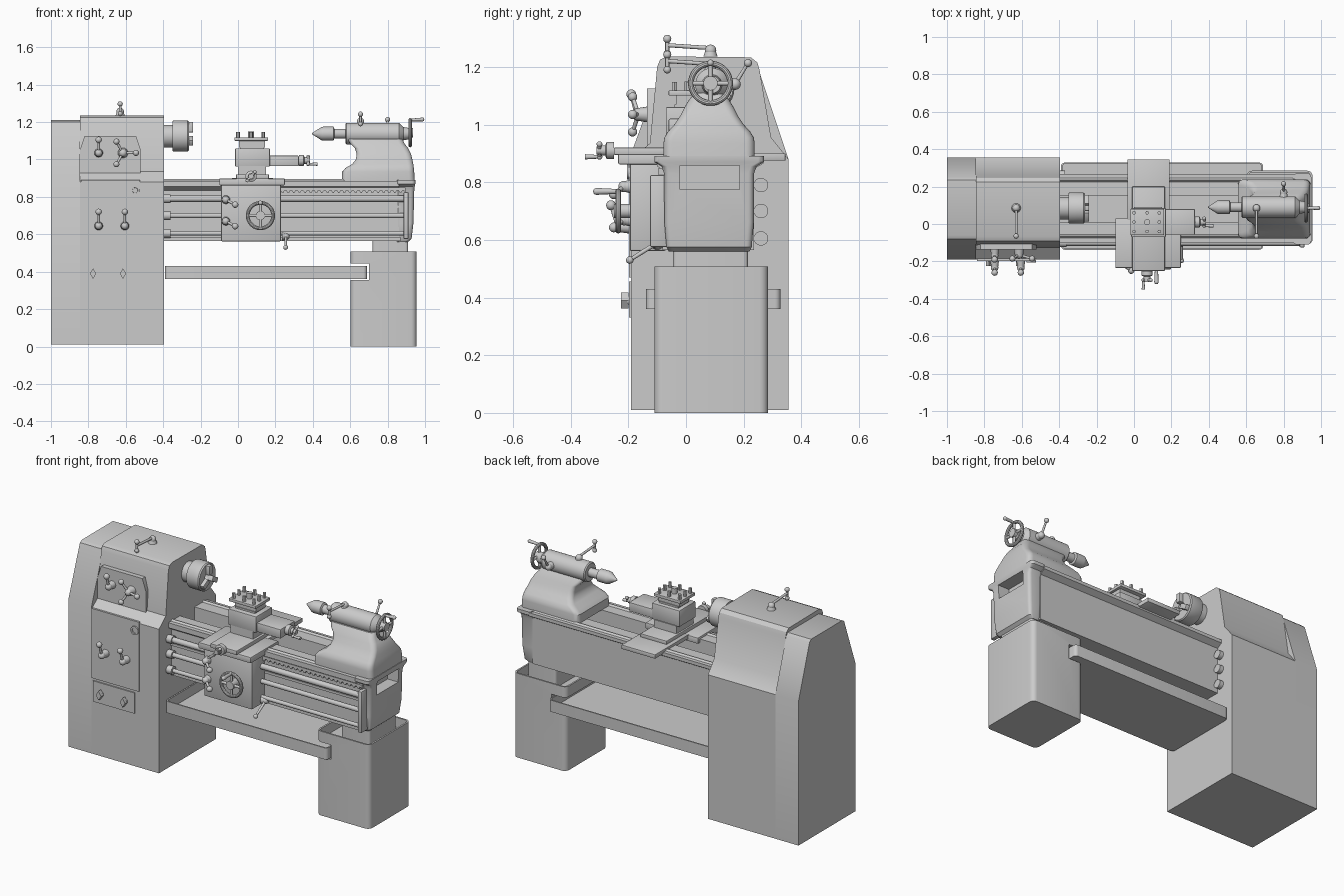
import bpy, bmesh, math
from mathutils import Vector, Matrix

if "Cube" in bpy.data.objects:
    bpy.data.objects.remove(bpy.data.objects["Cube"])

# ---------- helpers: every shape is a bmesh, part() joins shapes into one object ----------
def part(name, *shapes):
    bm = bmesh.new()
    for s in shapes:
        tmp = bpy.data.meshes.new("tmp")
        s.to_mesh(tmp)
        bm.from_mesh(tmp)
        s.free()
        bpy.data.meshes.remove(tmp)
    me = bpy.data.meshes.new(name)
    bm.to_mesh(me)
    bm.free()
    ob = bpy.data.objects.new(name, me)
    bpy.context.collection.objects.link(ob)
    return ob

def loft(rings, bevel=0, closed=False):
    bm = bmesh.new()
    vs = [[bm.verts.new(p) for p in r] for r in rings]
    n = len(vs[0])
    pairs = list(zip(vs, vs[1:])) + ([(vs[-1], vs[0])] if closed else [])
    for a, b in pairs:
        for i in range(n):
            bm.faces.new((a[i], a[(i + 1) % n], b[(i + 1) % n], b[i]))
    if not closed:
        bm.faces.new(vs[0])
        bm.faces.new(vs[-1])
    bmesh.ops.recalc_face_normals(bm, faces=bm.faces)
    if bevel:
        bmesh.ops.bevel(bm, geom=bm.edges[:], offset=bevel, segments=2, profile=0.5, affect='EDGES')
    return bm

def prism(axis, pts, a, b, bevel=0):
    put = {'x': lambda u, v, t: (t, u, v), 'y': lambda u, v, t: (u, t, v), 'z': lambda u, v, t: (u, v, t)}[axis]
    return loft([[put(u, v, t) for u, v in pts] for t in (a, b)], bevel)

def box(x0, x1, y0, y1, z0, z1, bevel=0):
    return prism('z', [(x0, y0), (x1, y0), (x1, y1), (x0, y1)], z0, z1, bevel)

def rounded(x0, x1, y0, y1, r, k=5):
    pts = []
    for cx, cy, a in ((x1 - r, y1 - r, 0), (x0 + r, y1 - r, 90), (x0 + r, y0 + r, 180), (x1 - r, y0 + r, 270)):
        for i in range(k + 1):
            t = math.radians(a + 90 * i / k)
            pts.append((cx + r * math.cos(t), cy + r * math.sin(t)))
    return pts

def turned(p, d, prof, n=24):
    q = Vector(d).to_track_quat('Z', 'Y')
    return loft([[Vector(p) + q @ Vector((r * math.cos(2 * math.pi * i / n), r * math.sin(2 * math.pi * i / n), t))
                  for i in range(n)] for t, r in prof])

def tube(p, q, r, r2=None, n=16):
    d = Vector(q) - Vector(p)
    return turned(p, d, [(0, r), (d.length, r if r2 is None else r2)], n)

def ball(p, r):
    bm = bmesh.new()
    bmesh.ops.create_uvsphere(bm, u_segments=16, v_segments=10, radius=r, matrix=Matrix.Translation(p))
    return bm

def torus(c, d, R, r, n=36, m=10):
    q = Vector(d).to_track_quat('Z', 'Y')
    rings = []
    for i in range(n):
        e = Vector((math.cos(2 * math.pi * i / n), math.sin(2 * math.pi * i / n), 0))
        rings.append([Vector(c) + q @ (e * (R + r * math.cos(2 * math.pi * j / m)) + Vector((0, 0, r * math.sin(2 * math.pi * j / m))))
                      for j in range(m)])
    return loft(rings, closed=True)

def hollow(bm, t, depth):
    top = max(bm.faces, key=lambda f: f.calc_center_median().z)
    bmesh.ops.inset_region(bm, faces=[top], thickness=t)
    f = bmesh.ops.extrude_discrete_faces(bm, faces=[top])['faces'][0]
    bmesh.ops.translate(bm, verts=f.verts, vec=(0, 0, -depth))
    return bm

def cut(ob, cutter_shape):
    c = part("cutter", cutter_shape)
    c.hide_render = True
    m = ob.modifiers.new("cut", 'BOOLEAN')
    m.object, m.solver = c, 'EXACT'
    bpy.context.view_layer.objects.active = ob
    bpy.ops.object.modifier_apply(modifier=m.name)
    bpy.data.objects.remove(c)

def lever(name, base, pivot, tip, r=0.008, knob=0.017):
    base, pivot, tip = map(Vector, (base, pivot, tip))
    return part(name, tube(base, pivot, 0.024, 0.018), ball(pivot, 0.02), tube(pivot, tip, r, r * 0.8), ball(tip, knob))

def handwheel(name, c, d, R, hub):
    c, d = Vector(c), Vector(d).normalized()
    q = d.to_track_quat('Z', 'Y')
    spokes = [tube(c, c + q @ Vector((math.cos(a), math.sin(a), 0)) * R, 0.008)
              for a in (i * math.pi / 2 for i in range(4))]
    return part(name, torus(c, d, R, 0.01), tube(c - d * hub, c + d * 0.015, 0.025), *spokes)

# ---------- headstock cabinet ----------
part("gear_cover", prism('x', [(-.19, .01), (.355, .01), (.355, .88), (.25, 1.195), (.235, 1.21), (-.06, 1.21), (-.08, 1.2), (-.19, .9)], -1, -.845))
part("headstock_cabinet", prism('x', [(-.19, .01), (.355, .01), (.355, .88), (.295, .955), (.255, 1.19), (.247, 1.215), (.225, 1.233),
     (-.065, 1.236), (-.09, 1.225), (-.1, 1.2), (-.125, .935), (-.19, .88)], -.845, -.395))
part("upper_panel", prism('y', [(-.845, .92), (-.52, .92), (-.52, 1.05), (-.545, 1.125), (-.82, 1.125), (-.845, 1.05)], -.135, -.1))
part("lower_panel", box(-.84, -.525, -.197, -.185, .47, .89))
part("switch_plate", box(-.83, -.555, -.197, -.185, .33, .455))

# headstock controls
for x in (-.745, -.605):
    lever("feed_lever", (x, -.19, .645), (x, -.235, .645), (x, -.26, .72))
lever("speed_lever", (-.745, -.13, 1.035), (-.745, -.17, 1.035), (-.745, -.19, 1.105))
hub = Vector((-.615, -.165, 1.035))
arms = []
for i in range(3):
    a = i * 2 * math.pi / 3
    tip = hub + Vector((.07 * math.cos(a), -.02, .07 * math.sin(a)))
    arms += [tube(hub, tip, .007), ball(tip, .016)]
part("three_arm_selector", tube((-.615, -.12, 1.035), hub, .03, .022), ball(hub, .022), *arms)
part("sight_glass", turned((-.55, -.19, .835), (0, -1, 0), [(0, .026), (.015, .026), (.015, .015), (.01, .014)]))
for x in (-.775, -.615):
    part("switch_knob", tube((x, -.19, .39), (x, -.205, .39), .016),
         prism('y', [(x - .017, .39), (x, .362), (x + .017, .39), (x, .418)], -.225, -.2))
def clamp(name, x, z):
    part(name, tube((x, .085, z), (x, .085, z + .02), .025, .018), tube((x, .085, z + .03), (x, -.065, z + .04), .007),
         ball((x, .085, z + .022), .02), tube((x, -.065, z + .005), (x, -.065, z + .065), .007),
         ball((x, -.065, z + .062), .014), ball((x, -.065, z + .01), .013))
clamp("headstock_top_lever", -.63, 1.235)
clamp("tailstock_clamp_lever", .655, 1.18)

# chuck with three jaws
jaws = []
for i in range(3):
    b = box(-.275, -.24, .07, .1, 1.145, 1.2, .003)
    bmesh.ops.rotate(b, verts=b.verts, cent=(0, .085, 1.125), matrix=Matrix.Rotation(i * 2 * math.pi / 3, 3, 'X'))
    jaws.append(b)
part("chuck", turned((-.4, .085, 1.125), (1, 0, 0), [(0, .06), (.05, .06), (.05, .08), (.055, .083), (.13, .083), (.137, .078), (.137, .025), (.1, .02)], 32), *jaws)

# ---------- bed ----------
part("bed", prism('x', [(-.07, .565), (.235, .565), (.235, .845), (.268, .865), (.268, .885), (.245, .885), (.235, .895), (.225, .885),
     (.15, .885), (.15, .8), (.01, .8), (.01, .885), (-.055, .885), (-.065, .895), (-.075, .885), (-.1, .885), (-.1, .855), (-.07, .835)], -.396, .86))
end = part("bed_end", loft([[(x, y, z) for x, y in rounded(.85, x1, .08 - w, .08 + w, .02)] for z, x1, w in
     ((.56, .91, .14), (.575, .928, .148), (.66, .938, .155), (.83, .942, .156), (.855, .945, .165), (.87, .948, .19), (.89, .948, .19))]))
cut(end, box(.87, 1, -.02, .185, .775, .858))

# rack, feed rods, rod bracket
teeth = [(.22 + i * .0075, .845 if i % 4 < 2 else .832) for i in range(91)]
part("rack", prism('y', [(.22, .85)] + [(x, z - .01) for x, z in teeth] + [(teeth[-1][0], .85)], -.095, -.06))
for n, z, r in (("lead_screw", .79, .017), ("feed_rod", .70, .014), ("control_rod", .605, .012)):
    part(n, tube((-.396, -.1, z), (.9, -.1, z), r), tube((-.396, -.1, z), (-.36, -.1, z), .024))
    part("rear_boss", tube((-.396, .26, z), (-.37, .26, z), .025))
part("bed_side_ribs", box(-.396, .87, -.082, -.06, .565, .585), box(-.396, .87, -.078, -.06, .74, .755))
part("rod_bracket", box(.885, .912, -.125, -.06, .575, .825, .006))

# ---------- pedestal and chip tray ----------
part("pedestal_neck", prism('z', rounded(.72, .91, -.045, .215, .015), .44, .57))
ped = part("pedestal", hollow(prism('z', rounded(.602, .955, -.11, .285, .03), 0, .508), .01, .06))
cut(ped, box(.5, .7, -.3, .5, .355, .443))
part("chip_tray", hollow(prism('z', rounded(-.39, .69, -.138, .328, .02), .36, .43), .008, .06))

# ---------- carriage ----------
part("saddle", box(-.1, .25, -.235, .03, .862, .898, .004), box(-.035, .19, .02, .345, .875, .9, .003))
part("cross_slide", box(-.01, .165, -.25, .2, .895, .92, .003), box(.0, .15, -.07, .09, .915, .966))
part("apron", box(-.09, .23, -.195, -.07, .562, .87, .006))
part("compound_slide", box(-.015, .17, -.07, .085, .962, 1.06, .004), box(.16, .325, -.06, .08, .965, 1.02, .004))
bolts = [tube((x, y, 1.115), (x, y, 1.148), .01, n=6) for x in (.0, .07, .135) for y in (-.04, .01, .06)
         if (x, y) != (.07, .01)]
part("tool_post", box(.01, .14, -.04, .06, 1.055, 1.07), box(-.02, .16, -.06, .08, 1.1, 1.118, .003),
     box(.005, .145, -.035, .055, 1.065, 1.105), tube((.07, .01, 1.11), (.07, .01, 1.15), .016), *bolts)
def crank(name, p, d, up):
    p, d, up = Vector(p), Vector(d), Vector(up)
    part(name, turned(p, d, [(0, .03), (.025, .03), (.03, .018), (.045, .018)]),
         tube(p + d * .05 - up, p + d * .05 + up, .007), tube(p + d * .03, p + d * .06, .014),
         ball(p + d * .05 + up, .01), tube(p + d * .05 - up, p + d * .1 - up, .006, .009), ball(p + d * .05 - up, .01))
crank("cross_slide_crank", (.07, -.25, .91), (0, -1, 0), (.02, 0, .022))
crank("compound_crank", (.325, .01, .995), (1, 0, 0), (0, .02, .02))

# apron controls
handwheel("apron_handwheel", (.12, -.235, .7), (0, -1, 0), .068, .045)
part("apron_wheel_grip", tube((.12, -.235, .768), (.12, -.31, .768), .008, .012), ball((.12, -.31, .768), .012))
for z in (.785, .67):
    lever("apron_lever", (-.065, -.19, z), (-.065, -.215, z), (-.015, -.25, z - .027))
lever("spindle_control_lever", (.235, -.1, .59), (.255, -.1, .59), (.255, -.195, .53), .008, .013)

# ---------- tailstock ----------
part("tailstock_body", loft([[(x, y, z) for x, y in rounded(x0, x1, .08 - w, .08 + w, .03)] for z, x0, x1, w in
     ((.885, .555, .945, .158), (.935, .557, .942, .158), (.955, .575, .94, .155), (.975, .61, .937, .143), (1.0, .63, .932, .12),
      (1.03, .635, .925, .1), (1.06, .625, .91, .085), (1.085, .6, .89, .07), (1.11, .585, .88, .05))]))
part("tailstock_barrel", turned((.575, .09, 1.138), (1, 0, 0), [(0, .052), (.006, .058), (.285, .058), (.295, .05), (.31, .035), (.34, .03)], 32))
part("quill_and_centre", turned((.395, .09, 1.138), (1, 0, 0), [(0, .002), (.05, .035), (.06, .037), (.115, .037), (.12, .026), (.19, .026)]))
handwheel("tailstock_handwheel", (.92, .085, 1.143), (1, 0, 0), .068, .03)
part("tailstock_wheel_grip", tube((.92, .085, 1.211), (.985, .085, 1.214), .007, .01), ball((.985, .085, 1.214), .011))
lever("quill_lock_lever", (.8, .13, 1.14), (.8, .17, 1.14), (.8, .215, 1.213), .007, .014)

# smooth shading with sharp edges kept
bpy.ops.object.select_all(action='SELECT')
bpy.context.view_layer.objects.active = bpy.context.selected_objects[0]
bpy.ops.object.shade_smooth_by_angle(angle=math.radians(32))
